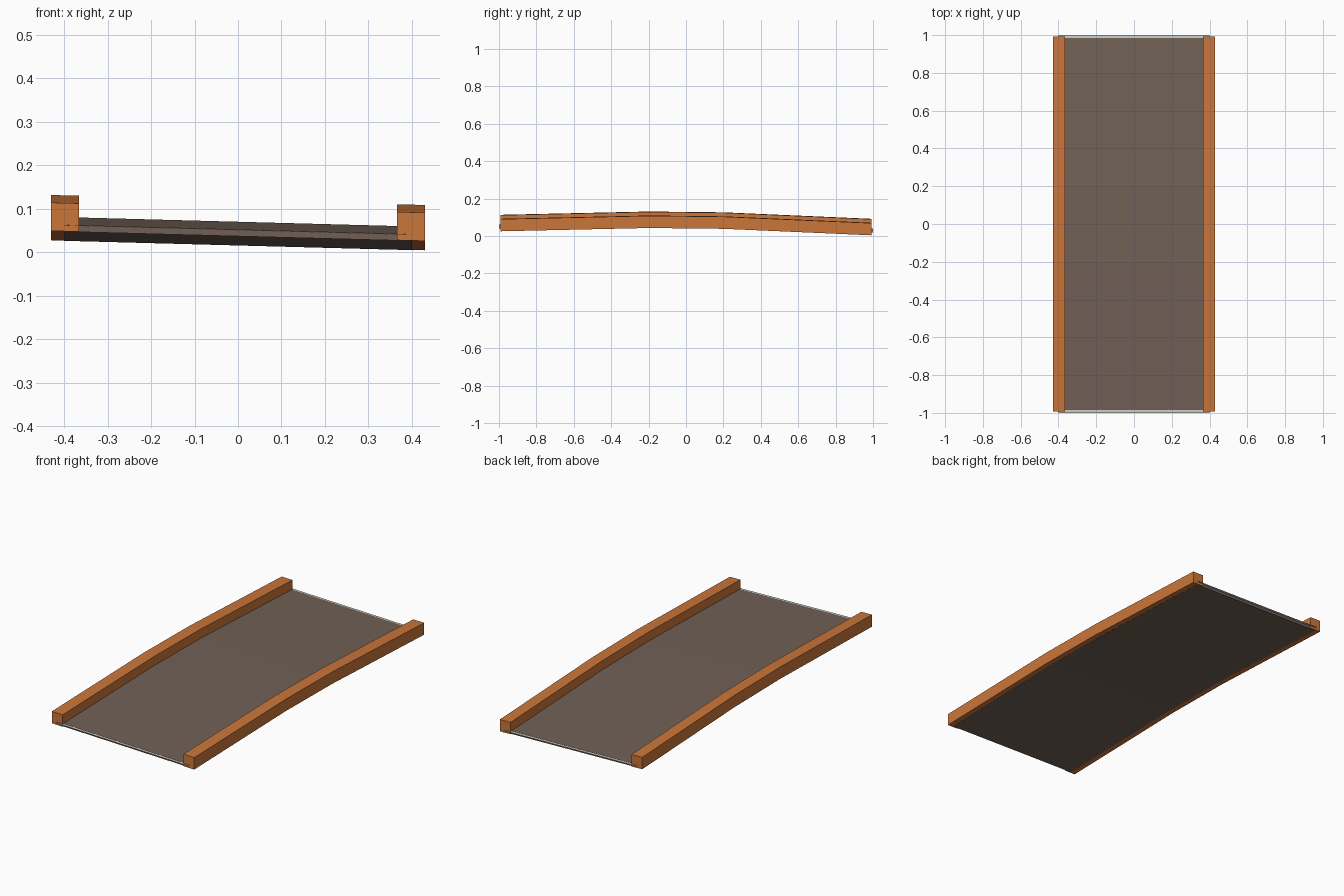
import bpy
import bmesh

# Remove the default cube
cube = bpy.data.objects.get("Cube")
if cube:
    bpy.data.objects.remove(cube, do_unlink=True)

CROSS_TILT = -0.0268   # rise per unit x
HALF_MID = 0.2         # half length of the middle span
END_SLOPE = 0.033      # slope of the two outer spans
LONG_TILT = -0.0108    # rise per unit y
CREST = 0.0525         # underside height in the middle


def make_material(name, rgb):
    mat = bpy.data.materials.new(name)
    mat.use_nodes = True
    colour = (*rgb, 1.0)
    mat.diffuse_color = colour
    mat.node_tree.nodes["Principled BSDF"].inputs["Base Color"].default_value = colour
    return mat


orange = make_material("orange paint", (0.60, 0.18, 0.042))
brown = make_material("grey brown deck", (0.165, 0.118, 0.092))
pale = make_material("pale grey sheet", (0.62, 0.62, 0.59))


def underside(x, y):
    """Height of the gently arched and tilted underside."""
    drop = max(0.0, abs(y) - HALF_MID) * END_SLOPE
    return CREST - drop + y * LONG_TILT + x * CROSS_TILT


def arched_beam(name, x0, x1, half_length, low, high, mat):
    """Rectangular section swept along the three spans of the arch."""
    bm = bmesh.new()
    rings = []
    for y in (-half_length, -HALF_MID, HALF_MID, half_length):
        section = ((x0, low), (x1, low), (x1, high), (x0, high))
        rings.append([bm.verts.new((x, y, underside(x, y) + h)) for x, h in section])
    for a, b in zip(rings, rings[1:]):
        for i in range(4):
            j = (i + 1) % 4
            bm.faces.new((a[i], a[j], b[j], b[i]))
    bm.faces.new(rings[0])
    bm.faces.new(rings[-1])
    bmesh.ops.recalc_face_normals(bm, faces=bm.faces)
    mesh = bpy.data.meshes.new(name)
    bm.to_mesh(mesh)
    bm.free()
    mesh.materials.append(mat)
    obj = bpy.data.objects.new(name, mesh)
    bpy.context.collection.objects.link(obj)
    return obj


# Side rails
arched_beam("left_rail", 0.365, 0.43, 0.992, 0.0, 0.065, orange)
arched_beam("right_rail", -0.43, -0.365, 0.992, 0.0, 0.065, orange)

# Deck and the thin sheet whose ends show beyond it
arched_beam("deck", -0.4, 0.4, 0.986, -0.0008, 0.015, brown)
arched_beam("deck_sheet", -0.4, 0.4, 1.0, 0.0135, 0.0142, pale)
